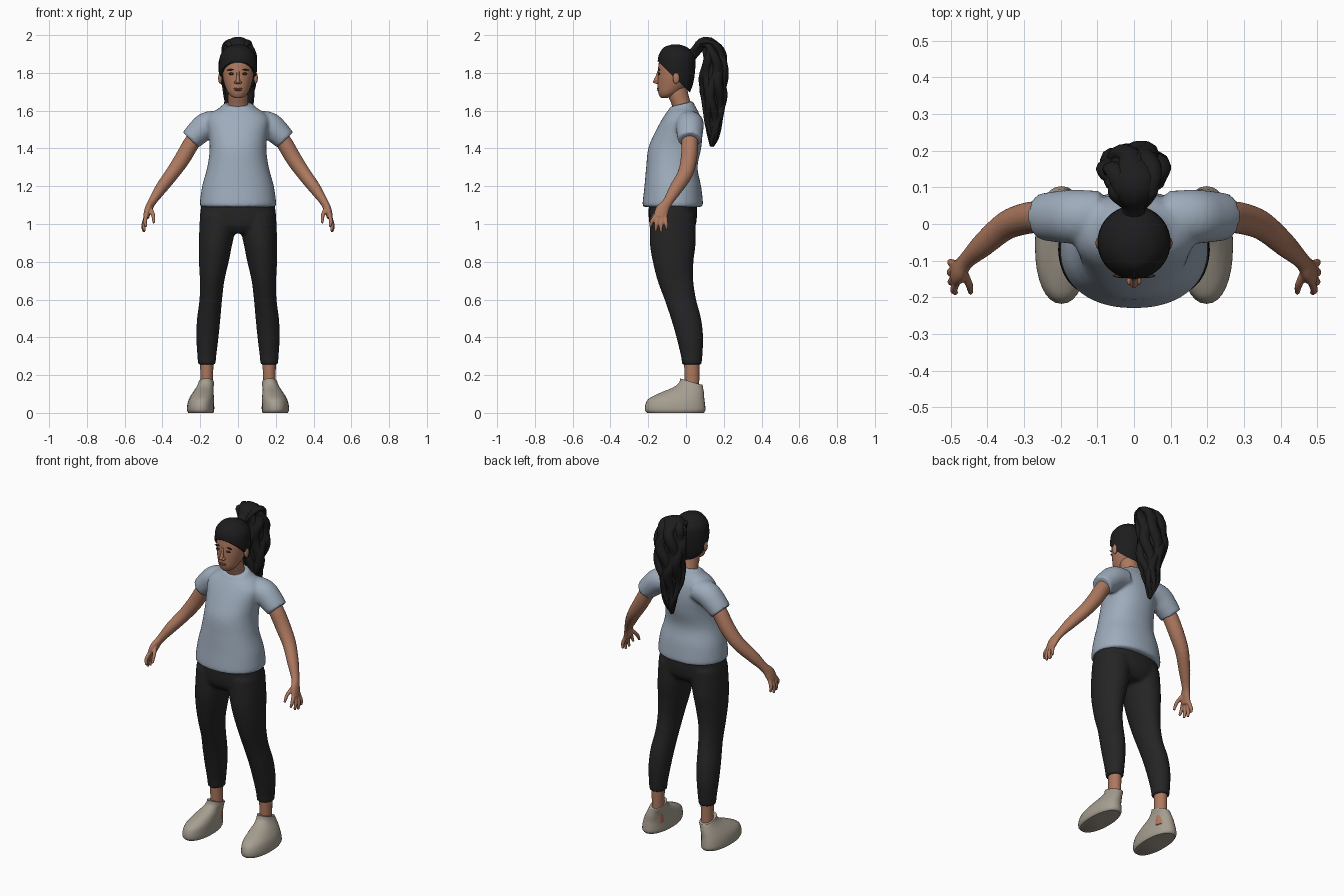
import bpy, bmesh, math
from mathutils import Vector


def material(name, rgb):
    m = bpy.data.materials.new(name)
    m.diffuse_color = (*rgb, 1)
    return m


SKIN = material("skin", (0.42, 0.19, 0.115))
SHIRT = material("pale blue cloth", (0.34, 0.41, 0.50))
PANTS = material("black cloth", (0.018, 0.018, 0.019))
HAIR = material("black hair", (0.012, 0.012, 0.013))
SHOE = material("beige shoe", (0.38, 0.34, 0.28))
LIPS = material("lips", (0.30, 0.10, 0.075))
DARK = material("eyes and brows", (0.035, 0.018, 0.013))


def smooth(rows, steps):
    """Catmull-Rom interpolation of section rows."""
    out = []
    for i in range(len(rows) - 1):
        p0, p1, p2, p3 = (rows[max(0, min(len(rows) - 1, i + k))] for k in (-1, 0, 1, 2))
        for s in range(steps):
            t = s / steps
            out.append([0.5 * (2 * b + (c - a) * t + (2 * a - 5 * b + 4 * c - d) * t * t
                               + (3 * b - a - 3 * c + d) * t ** 3)
                        for a, b, c, d in zip(p0, p1, p2, p3)])
    return out + [list(rows[-1])]


def finish(bm, name, mat):
    bmesh.ops.recalc_face_normals(bm, faces=bm.faces)
    me = bpy.data.meshes.new(name)
    bm.to_mesh(me)
    bm.free()
    ob = bpy.data.objects.new(name, me)
    bpy.context.collection.objects.link(ob)
    me.materials.append(mat)
    bpy.ops.object.select_all(action='DESELECT')
    ob.select_set(True)
    bpy.context.view_layer.objects.active = ob
    bpy.ops.object.shade_smooth_by_angle(angle=math.radians(50))
    return ob


def add_loft(bm, rows, s=1, flat=False, n=24, steps=4, p=2.0, tilt=0.0):
    """Rows are x, y, z, radius a, radius b; flat keeps the sections level.
    tilt raises the last section towards the back."""
    rows = smooth(rows, steps)
    pts = [Vector((r[0] * s, r[1], r[2])) for r in rows]
    rings = []
    for i, r in enumerate(rows):
        t = Vector((0, 0, 1))
        if not flat:
            t = (pts[min(i + 1, len(pts) - 1)] - pts[max(i - 1, 0)]).normalized()
        u = (Vector((1, 0, 0)) - t * t.x).normalized()
        v = t.cross(u)
        k = tilt * (i / (len(rows) - 1)) ** 8
        ring = []
        for j in range(n):
            a = 2 * math.pi * j / n
            c, d = math.cos(a), math.sin(a)
            c = math.copysign(abs(c) ** (2 / p), c) * max(r[3], 0.002)
            d = math.copysign(abs(d) ** (2 / p), d) * max(r[4], 0.002)
            ring.append(bm.verts.new(pts[i] + u * c + v * d + Vector((0, 0, k * d))))
        rings.append(ring)
    for a, b in zip(rings, rings[1:]):
        for j in range(n):
            bm.faces.new((a[j], a[(j + 1) % n], b[(j + 1) % n], b[j]))
    bm.faces.new(rings[0])
    bm.faces.new(rings[-1])


def loft(name, rows, mat, **kw):
    bm = bmesh.new()
    add_loft(bm, rows, **kw)
    return finish(bm, name, mat)


def ball(name, pos, size, mat, tilt=0):
    bpy.ops.mesh.primitive_uv_sphere_add(segments=16, ring_count=10, location=pos, rotation=(0, tilt, 0))
    ob = bpy.context.object
    ob.name, ob.scale = name, size
    ob.data.materials.append(mat)
    bpy.ops.object.shade_smooth()


def fuse(ob, voxel, rounds):
    """Blend overlapping pieces into one skin."""
    m = ob.modifiers.new("blend", 'REMESH')
    m.mode, m.voxel_size, m.use_smooth_shade = 'VOXEL', voxel, True
    m = ob.modifiers.new("soften", 'SMOOTH')
    m.factor, m.iterations = 0.5, rounds


# Shirt: torso with two short sleeves
bm = bmesh.new()
add_loft(bm, [(0, -.07, 1.09, .196, .156), (0, -.07, 1.11, .202, .16), (0, -.07, 1.2, .19, .15),
              (0, -.075, 1.3, .163, .136), (0, -.06, 1.4, .15, .14), (0, -.04, 1.48, .157, .127),
              (0, -.025, 1.55, .165, .105), (0, -.02, 1.59, .137, .086), (0, -.02, 1.615, .098, .07),
              (0, -.025, 1.635, .077, .062)], flat=True, n=40, p=2.2, tilt=.25)
for s in (1, -1):
    add_loft(bm, [(.09, .02, 1.54, .06, .07), (.16, .02, 1.525, .07, .074),
                  (.21, .02, 1.485, .066, .07), (.25, .02, 1.445, .058, .064)], s=s)
fuse(finish(bm, "shirt", SHIRT), .009, 4)

# Trousers: hips with two tapered legs
bm = bmesh.new()
add_loft(bm, [(0, -.07, 1.13, .19, .125), (0, -.07, 1.05, .2, .128), (0, -.07, .99, .19, .12),
              (0, -.07, .95, .14, .09)], flat=True, n=40, p=2.3)
for s in (1, -1):
    add_loft(bm, [(.1, -.07, 1.05, .102, .12), (.112, -.07, .95, .094, .122), (.12, -.07, .88, .087, .12),
                  (.128, -.068, .8, .079, .108), (.137, -.056, .7, .065, .095), (.144, -.03, .6, .06, .084),
                  (.155, 0, .5, .062, .08), (.162, .02, .4, .059, .071), (.165, .03, .3, .05, .057),
                  (.165, .03, .255, .047, .052)], s=s, flat=True)
fuse(finish(bm, "trousers", PANTS), .009, 4)

for s, side in ((1, "left"), (-1, "right")):
    # Arm, palm and fingers
    bm = bmesh.new()
    add_loft(bm, [(.2, .02, 1.49, .043, .043), (.245, .02, 1.43, .043, .044), (.295, .015, 1.345, .042, .043),
                  (.35, -.005, 1.265, .037, .04), (.41, -.055, 1.185, .031, .035),
                  (.456, -.098, 1.115, .021, .026), (.475, -.125, 1.075, .02, .036),
                  (.487, -.137, 1.035, .016, .036)], s=s, n=20)
    for a, b, c in (((.485, -.16, 1.045), (.492, -.18, 1.015), (.486, -.188, .985)),
                    ((.488, -.145, 1.04), (.499, -.158, .995), (.494, -.16, .962)),
                    ((.488, -.126, 1.04), (.502, -.132, .99), (.497, -.132, .957)),
                    ((.486, -.11, 1.04), (.5, -.105, 1.0), (.496, -.102, .972)),
                    ((.465, -.13, 1.085), (.449, -.168, 1.045), (.446, -.188, 1.005))):
        add_loft(bm, [(*a, .011, .011), (*b, .0105, .0105), (*c, .007, .007)], s=s, n=10)
    fuse(finish(bm, side + "_arm", SKIN), .0045, 2)

    # Ankle and shoe
    loft(side + "_ankle", [(.167, .032, .06, .034, .04), (.166, .032, .15, .033, .038),
                           (.165, .03, .3, .036, .042)], SKIN, s=s, flat=True)
    loft(side + "_shoe", [(.197, -.056, .0, .066, .15), (.198, -.057, .015, .072, .16),
                          (.197, -.057, .045, .071, .158), (.193, -.05, .075, .066, .147),
                          (.185, -.022, .105, .056, .117), (.177, .008, .13, .047, .083),
                          (.17, .024, .15, .043, .064), (.168, .027, .165, .04, .058)],
         SHOE, s=s, flat=True, n=32, p=2.2, tilt=-.3)

    # Ear, eye and brow
    ball(side + "_ear", (.094 * s, -.052, 1.772), (.011, .018, .03), SKIN)
    ball(side + "_eye", (.034 * s, -.1425, 1.795), (.016, .005, .0065), DARK)
    ball(side + "_brow", (.038 * s, -.1415, 1.817), (.021, .005, .004), DARK, tilt=.12 * s)
    ball(side + "_nostril", (.011 * s, -.155, 1.75), (.009, .012, .008), SKIN)

# Head, neck, nose and mouth
loft("neck", [(0, 0, 1.57, .065, .06), (0, -.022, 1.63, .054, .053), (0, -.04, 1.68, .052, .054),
              (0, -.05, 1.75, .05, .05)], SKIN, flat=True)
loft("head", [(0, -.115, 1.668, .018, .018), (0, -.102, 1.677, .038, .038), (0, -.086, 1.7, .056, .062),
              (0, -.066, 1.74, .072, .084), (0, -.06, 1.78, .081, .09), (0, -.055, 1.83, .086, .092),
              (0, -.05, 1.87, .085, .09), (0, -.05, 1.91, .068, .072), (0, -.05, 1.935, .035, .04)],
     SKIN, flat=True, n=32)
loft("nose", [(0, -.153, 1.742, .006, .004), (0, -.156, 1.75, .012, .018), (0, -.155, 1.763, .01, .016),
              (0, -.15, 1.785, .007, .01), (0, -.146, 1.812, .007, .005)], SKIN, flat=True, n=16)
ball("upper_lip", (0, -.147, 1.717), (.024, .007, .0045), LIPS)
ball("lower_lip", (0, -.146, 1.709), (.021, .008, .005), LIPS)

# Hair cap, trimmed along a slanted hairline
bm = bmesh.new()
add_loft(bm, [(0, -.04, 1.69, .07, .058), (0, -.045, 1.74, .092, .082), (0, -.05, 1.8, .099, .097),
              (0, -.05, 1.86, .099, .1), (0, -.05, 1.9, .09, .092), (0, -.055, 1.935, .058, .062),
              (0, -.055, 1.95, .02, .02)], flat=True, n=40)
cut = bmesh.ops.bisect_plane(bm, geom=bm.verts[:] + bm.edges[:] + bm.faces[:], plane_co=(0, -.15, 1.862),
                             plane_no=(0, .7, .72), clear_inner=True)
bmesh.ops.holes_fill(bm, edges=[e for e in bm.edges if e.is_boundary])
finish(bm, "hair_cap", HAIR)
loft("hair_tie", [(0, .02, 1.885, .035, .032), (0, .05, 1.915, .03, .028), (0, .075, 1.945, .045, .03)], HAIR)

# Ponytail: a core wrapped by wavy strands
tail = [(0, .045, 1.91, .03, .025), (0, .08, 1.955, .06, .035), (0, .13, 1.945, .08, .05),
        (0, .15, 1.87, .09, .064), (0, .148, 1.77, .092, .07), (0, .143, 1.67, .08, .066),
        (0, .145, 1.57, .056, .05), (0, .148, 1.48, .036, .034), (0, .135, 1.41, .01, .012)]
bm = bmesh.new()
add_loft(bm, [(x, y, z, a * .8, b * .8) for x, y, z, a, b in tail])
fine = smooth(tail, 3)
for k in range(9):
    rows = []
    for i, (x, y, z, a, b) in enumerate(fine[:len(fine) - k % 3]):
        ang = 2 * math.pi * k / 9 + .35 * math.sin(i * .75 + k * 1.9)
        f = .68 + .1 * math.sin(i * .9 + k * 2.3)
        lift = 1 if i > 6 else i / 6
        rows.append((x + a * f * math.cos(ang), y + b * f * math.sin(ang) * lift,
                     z + b * f * math.sin(ang) * (1 - lift), a * .36, b * .4))
    rows[-1] = (*rows[-1][:3], .004, .004)
    add_loft(bm, rows, n=10, steps=2)
finish(bm, "ponytail", HAIR)
